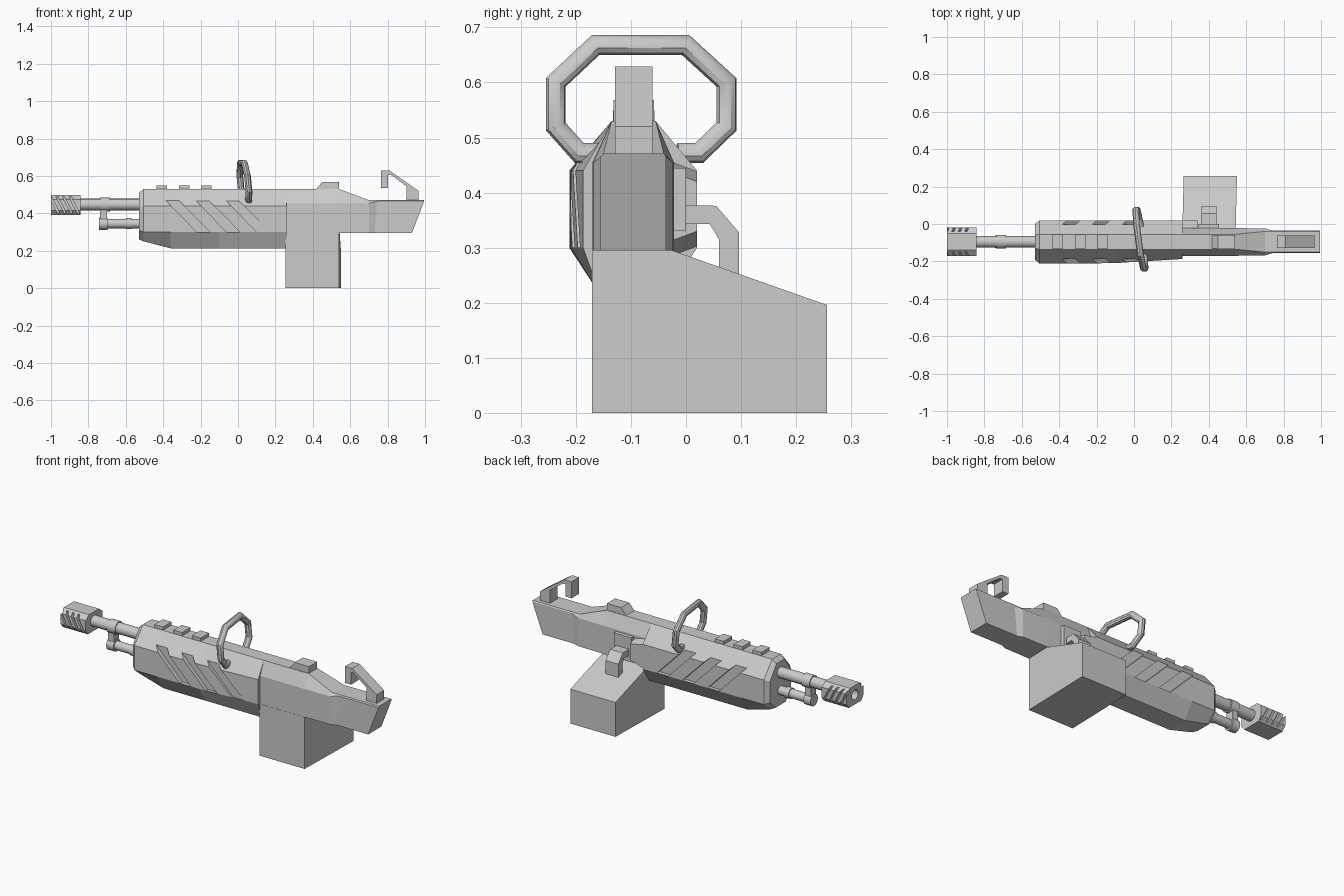
import bpy, bmesh, math
from mathutils import Vector, Matrix

if "Cube" in bpy.data.objects:
    bpy.data.objects.remove(bpy.data.objects["Cube"])

C = -0.095  # y of the weapon's centre line


def make(name, verts, faces):
    me = bpy.data.meshes.new(name)
    bm = bmesh.new()
    vs = [bm.verts.new(v) for v in verts]
    for f in faces:
        bm.faces.new([vs[i] for i in f])
    bmesh.ops.recalc_face_normals(bm, faces=bm.faces)
    bm.to_mesh(me)
    bm.free()
    ob = bpy.data.objects.new(name, me)
    bpy.context.collection.objects.link(ob)
    return ob


def loft(name, rings):
    n, m = len(rings[0]), len(rings)
    faces = [tuple(range(n)), tuple(range((m - 1) * n, m * n))]
    for k in range(m - 1):
        for i in range(n):
            j = (i + 1) % n
            faces.append((k * n + i, k * n + j, (k + 1) * n + j, (k + 1) * n + i))
    return make(name, [p for r in rings for p in r], faces)


def side_prism(name, prof, y0, y1):
    return loft(name, [[(x, y, z) for x, z in prof] for y in (y0, y1)])


def box(name, x0, x1, y0, y1, z0, z1):
    return side_prism(name, [(x0, z0), (x1, z0), (x1, z1), (x0, z1)], y0, y1)


def lathe(name, z, prof, n=16):
    # rounded part along x, profile of (x, radius)
    ob = loft(name, [[(x, C + r * math.cos(2 * math.pi * i / n), z + r * math.sin(2 * math.pi * i / n))
                      for i in range(n)] for x, r in prof])
    smooth(ob)
    return ob


def smooth(ob):
    bpy.ops.object.select_all(action='DESELECT')
    ob.select_set(True)
    bpy.context.view_layer.objects.active = ob
    bpy.ops.object.shade_smooth_by_angle(angle=math.radians(35))


def cut(ob, cutter):
    m = ob.modifiers.new("cut", 'BOOLEAN')
    m.operation = 'DIFFERENCE'
    m.solver = 'EXACT'
    m.object = cutter
    bpy.context.view_layer.objects.active = ob
    bpy.ops.object.modifier_apply(modifier=m.name)
    bpy.data.objects.remove(cutter)


def slots(ob, xs, width, lean, z0, z1, half, depth):
    # slanted grooves on both sides
    for x in xs:
        prof = [(x, z0), (x + width, z0), (x + width - lean, z1), (x - lean, z1)]
        for s in (-1, 1):
            a, b = C + s * (half - depth), C + s * (half + 0.05)
            cut(ob, side_prism("cutter", prof, min(a, b), max(a, b)))


# handguard shell
def shell(x, wl, wr, top, bot, zt, zs, zl, zb):
    return [(x, C - top, zt), (x, C + top, zt), (x, C + wr, zs), (x, C + wr, zl),
            (x, C + bot, zb), (x, C - bot, zb), (x, C - wl, zl), (x, C - wl, zs)]


body = loft("handguard", [
    shell(-0.53, .095, .095, .036, .045, .51, .43, .31, .262),
    shell(-0.505, .117, .115, .04, .055, .53, .44, .30, .25),
    shell(-0.36, .117, .115, .04, .06, .53, .44, .30, .213),
    shell(-0.10, .114, .115, .04, .06, .53, .44, .30, .213),
    shell(0.258, .092, .115, .04, .06, .53, .44, .30, .213)])
slots(body, (-0.22, -0.06, 0.10), 0.07, 0.225, 0.30, 0.53, 0.115, 0.022)

# rail blocks on top
for i, x in enumerate((-0.435, -0.315, -0.198)):
    box(f"rail_block_{i}", x, x + 0.055, C - .038, C + .038, 0.50, 0.549)

# receiver and stock
def stock(xb, xt, y0, y1, zs, zt, t):
    return [(xb, y0, 0.295), (xb, y1, 0.295), (xt, y1, zs), (xt, C + t, zt), (xt, C - t, zt), (xt, y0, zs)]


loft("receiver_stock", [
    stock(.255, .255, -.17, -.022, .455, .53, .04),
    stock(.54, .54, -.17, -.022, .455, .53, .04),
    stock(.70, .70, -.168, -.024, .455, .47, .055),
    stock(.73, .745, -.155, -.036, .465, .471, .055),
    stock(.93, .995, -.155, -.036, .465, .471, .055)])
# feed port block behind the handguard
loft("feed_port", [
    [(x, y, z) for y, z in ((-.06, z0), (w, z0 + .03), (w, z1 - .03), (-.06, z1))]
    for x, w, z0, z1 in ((.25, .02, .27, .47), (.34, .02, .30, .45))])

# ammo box
loft("ammo_box", [[(x + 0.025 * (y + 0.17), y, z) for y, z in
                   ((-.171, 0), (.256, 0), (.256, .196), (-.025, .295), (-.171, .295))]
                  for x in (.255, .54)])

# feed chute, bent down into the ammo box
chute = [(-.03, .378), (.055, .376), (.096, .328), (.096, .24), (.06, .24), (.06, .315), (.043, .343), (-.03, .343)]
loft("feed_chute", [[(x, y, z) for y, z in chute] for x in (.36, .44)])
box("feed_chute_collar", .345, .455, -.05, .0, .33, .445)

# rear sight hump
side_prism("rear_sight", [(.41, .52), (.45, .568), (.54, .568), (.54, .52)], C - .037, C + .037)

# shoulder hook on the stock
side_prism("shoulder_hook", [(.765, .535), (.803, .535), (.803, .605), (.82, .605), (.90, .545),
                             (.90, .46), (.965, .46), (.965, .52), (.81, .629), (.765, .629)],
           C - .034, C + .034)

# barrel and gas tube
lathe("barrel", .447, [(-.86, .031), (-.738, .031), (-.738, .037), (-.685, .037), (-.685, .031), (-.50, .031)])
lathe("gas_tube", .345, [(-.742, .034), (-.697, .034), (-.697, .025), (-.60, .025), (-.60, .03),
                         (-.57, .03), (-.57, .025), (-.50, .025)])
box("gas_block", -.738, -.70, C - .022, C + .022, .35, .43)

# muzzle brake with bore and slanted vents
mz = [(-.055, .39), (.055, .39), (.075, .415), (.075, .475), (.045, .498), (-.045, .498), (-.075, .475), (-.075, .415)]
muzzle = loft("muzzle_brake", [[(x, C + y, z) for y, z in mz] for x in (-1.0, -.842)])
slots(muzzle, (-.965, -.93, -.895, -.86), .013, .045, .40, .49, .075, .02)
cut(muzzle, lathe("bore", .445, [(-1.05, .028), (-.9, .028)]))

# carry handle: open octagonal loop of tube
path = [(-.14, .472), (-.195, .472), (-.238, .52), (-.238, .60), (-.165, .668),
        (0, .668), (.075, .60), (.075, .52), (.025, .472), (-.015, .472)]
pts = [Vector((0, y, z)) for y, z in path]
turn = Matrix.Rotation(math.radians(7.5), 3, 'Z')
rings = []
for i, p in enumerate(pts):
    a = (p - pts[i - 1]).normalized() if i else None
    b = (pts[i + 1] - p).normalized() if i < len(pts) - 1 else None
    a, b = a or b, b or a
    t = (a + b).normalized()
    nrm = Vector((0, -t.z, t.y)) / max(t.dot(a), .5)
    ring = []
    for k in range(10):
        g = 2 * math.pi * k / 10
        v = p + .018 * (math.cos(g) * nrm + math.sin(g) * Vector((1, 0, 0))) - Vector((0, -.08, 0))
        v = turn @ v
        ring.append((v.x + .033 - .1 * (v.z - .57), v.y - .08, v.z))
    rings.append(ring)
smooth(loft("carry_handle", rings))
